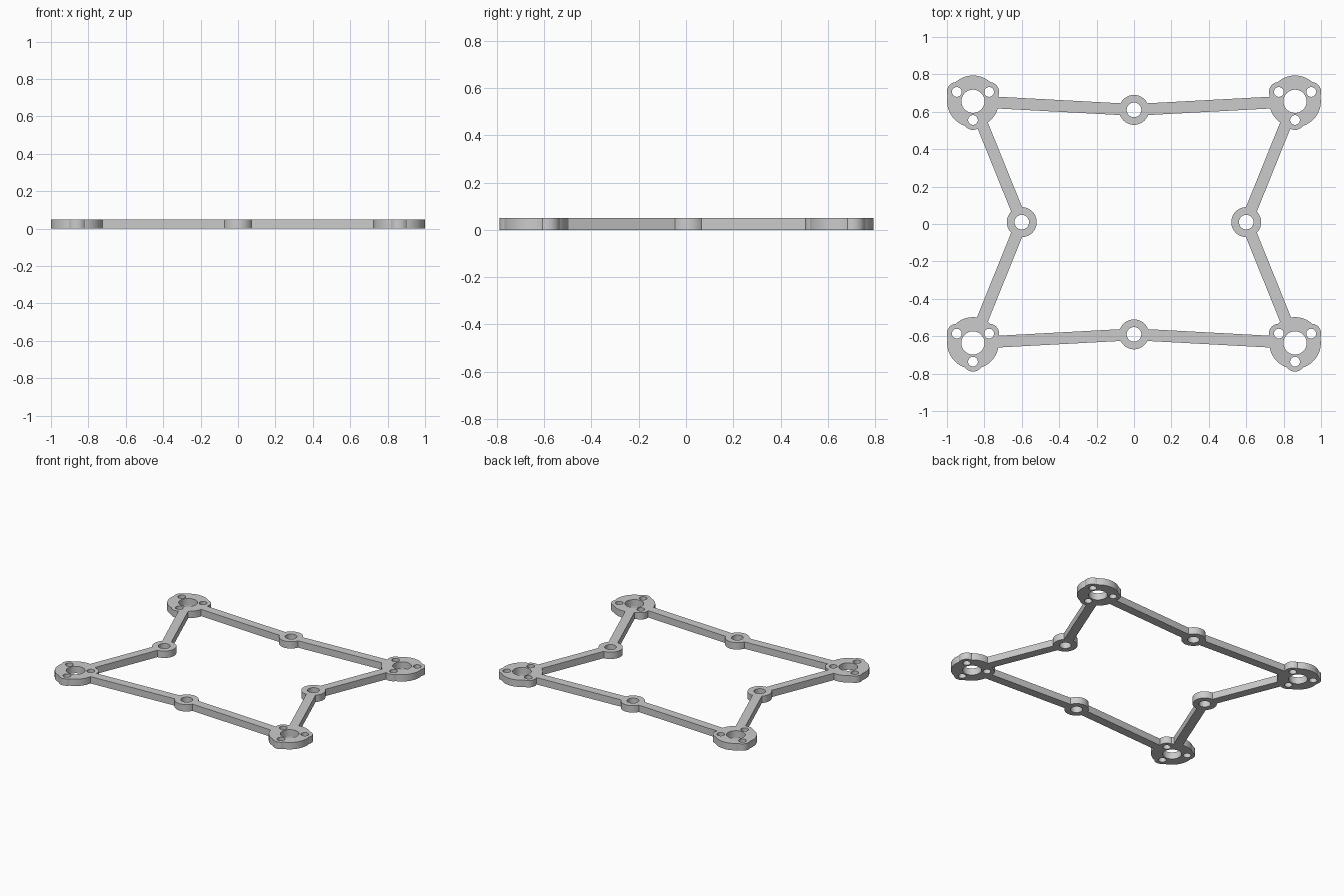
import bpy
import bmesh
import math
from mathutils import Matrix, Vector

default = bpy.data.objects.get("Cube")
if default:
    bpy.data.objects.remove(default, do_unlink=True)

THICK = 0.05
ARM_WIDTH = 0.063
CORNER_X, CORNER_Y = 0.861, 0.646
MID = 0.6
SHIFT = Vector((0, 0.01))
SMALL_HOLES = [0.1 * Vector((math.cos(a), math.sin(a)))
               for a in map(math.radians, (30, 150, 270))]


def disc(bm, centre, radius, height=THICK, sides=64):
    place = Matrix.Translation((centre.x, centre.y, THICK / 2))
    bmesh.ops.create_cone(bm, cap_ends=True, segments=sides, radius1=radius,
                          radius2=radius, depth=height, matrix=place)


def bar(bm, a, b):
    d, m = b - a, (a + b) / 2
    place = (Matrix.Translation((m.x, m.y, THICK / 2))
             @ Matrix.Rotation(math.atan2(d.y, d.x), 4, 'Z')
             @ Matrix.Diagonal((d.length, ARM_WIDTH, THICK, 1)))
    bmesh.ops.create_cube(bm, size=1, matrix=place)


def make_object(name, bm):
    mesh = bpy.data.meshes.new(name)
    bm.to_mesh(mesh)
    bm.free()
    obj = bpy.data.objects.new(name, mesh)
    bpy.context.collection.objects.link(obj)
    return obj


solid, holes = bmesh.new(), bmesh.new()

# Corner mounts: round plate, three ears, bored centre, and two arms each
for sx in (-1, 1):
    for sy in (-1, 1):
        corner = Vector((sx * CORNER_X, sy * CORNER_Y)) + SHIFT
        disc(solid, corner, 0.138)
        disc(holes, corner, 0.062, THICK * 3)
        for offset in SMALL_HOLES:
            disc(solid, corner + offset, 0.053, sides=48)
            disc(holes, corner + offset, 0.026, THICK * 3, 32)
        bar(solid, corner, Vector((0, sy * MID)) + SHIFT)
        bar(solid, corner, Vector((sx * MID, 0)) + SHIFT)

# Ring bosses halfway along each side
for x, y in ((MID, 0), (-MID, 0), (0, MID), (0, -MID)):
    centre = Vector((x, y)) + SHIFT
    disc(solid, centre, 0.08)
    disc(holes, centre, 0.039, THICK * 3, 48)

frame = make_object("mounting_frame", solid)
cutter = make_object("hole_cutter", holes)
cutter.hide_render = True

# Merge the overlapping solids and bore the holes
boolean = frame.modifiers.new("bore_holes", 'BOOLEAN')
boolean.operation = 'DIFFERENCE'
boolean.solver = 'EXACT'
boolean.use_self = True
boolean.object = cutter
bpy.context.view_layer.objects.active = frame
frame.select_set(True)
bpy.ops.object.modifier_apply(modifier=boolean.name)
bpy.data.objects.remove(cutter, do_unlink=True)

# Tidy coplanar fragments on the flat faces
bm = bmesh.new()
bm.from_mesh(frame.data)
bmesh.ops.remove_doubles(bm, verts=bm.verts, dist=0.0001)
bmesh.ops.dissolve_limit(bm, angle_limit=math.radians(0.5),
                         verts=bm.verts, edges=bm.edges)
bmesh.ops.triangulate(bm, faces=[f for f in bm.faces if abs(f.normal.z) > 0.9])
bm.to_mesh(frame.data)
bm.free()
bpy.ops.object.shade_smooth_by_angle(angle=math.radians(30))
